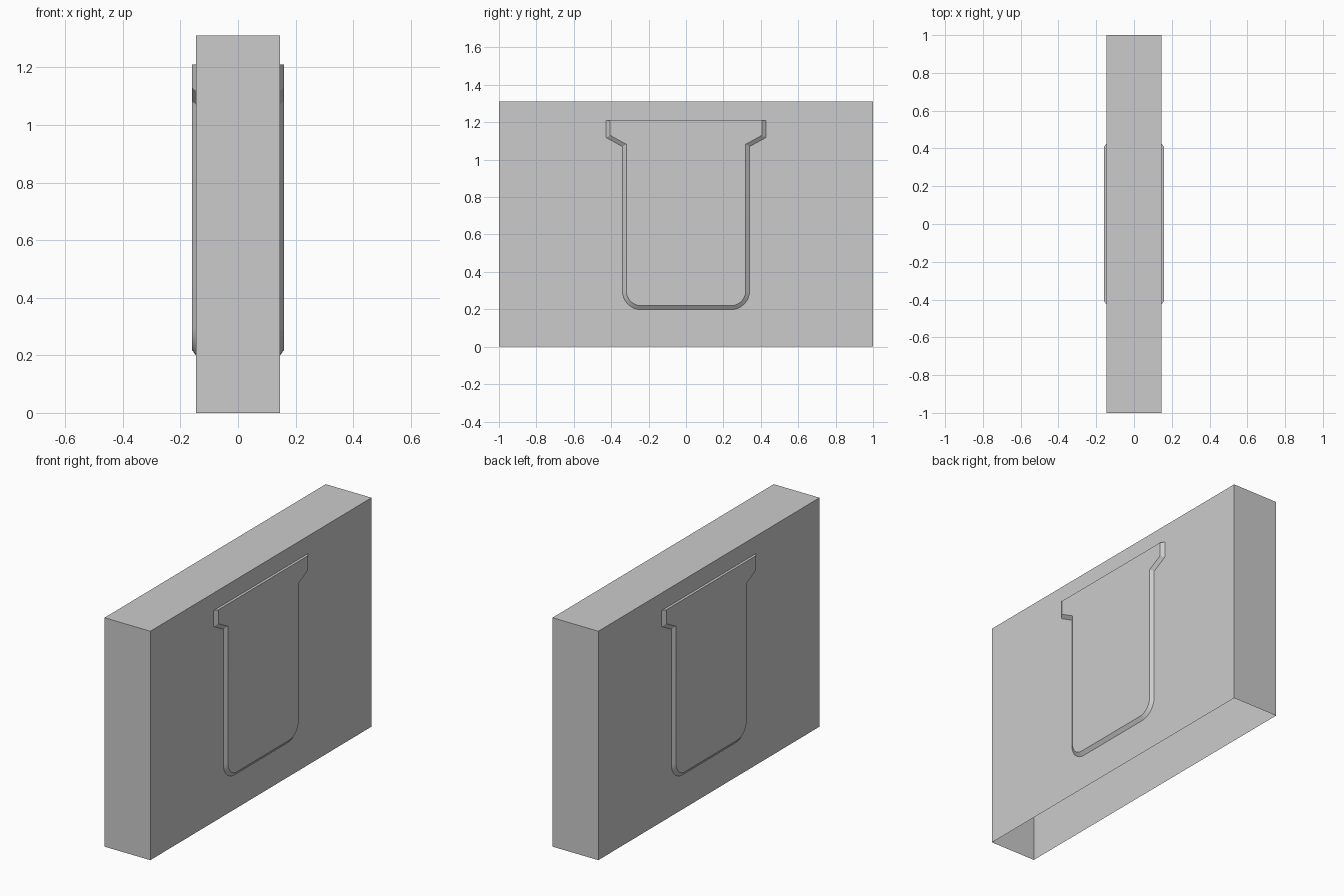
import bpy, bmesh
from math import sin, cos, pi

if "Cube" in bpy.data.objects:
    bpy.data.objects.remove(bpy.data.objects["Cube"])


def make_object(name, bm):
    mesh = bpy.data.meshes.new(name)
    bm.to_mesh(mesh)
    bm.free()
    obj = bpy.data.objects.new(name, mesh)
    bpy.context.collection.objects.link(obj)
    return obj


def outline(inset):
    """Shield outline in (y, z): flared top, straight sides, rounded bottom."""
    radius, centre_y, centre_z, segments = 0.1 - inset, 0.24, 0.298, 8
    half = [(0.427 - inset, 1.21),
            (0.427 - inset, 1.118 + inset * 0.58),
            (0.34 - inset, 1.07 + inset * 0.58)]
    for i in range(segments + 1):
        a = i / segments * pi / 2
        half.append((centre_y + radius * cos(a), centre_z - radius * sin(a)))
    return half + [(-y, z) for y, z in reversed(half)]


# Wall block: plain box, open underneath
bm = bmesh.new()
bmesh.ops.create_cube(bm, size=1)
for v in bm.verts:
    v.co = (v.co.x * 0.29, v.co.y * 2, (v.co.z + 0.5) * 1.31)
bottom = [f for f in bm.faces if f.normal.z < -0.5]
bmesh.ops.delete(bm, geom=bottom, context='FACES_ONLY')
make_object("wall_block", bm)

# Raised panels: bevelled shield on each broad face
for side, name in ((1, "right_panel"), (-1, "left_panel")):
    bm = bmesh.new()
    base = [bm.verts.new((side * 0.145, y, z)) for y, z in outline(0)]
    front = [bm.verts.new((side * 0.16, y, z)) for y, z in outline(0.021)]
    faces = [bm.faces.new(front)]
    for i in range(len(base)):
        j = (i + 1) % len(base)
        faces.append(bm.faces.new((base[i], base[j], front[j], front[i])))
    bmesh.ops.recalc_face_normals(bm, faces=faces)
    bm.normal_update()
    if faces[0].normal.x * side < 0:
        bmesh.ops.reverse_faces(bm, faces=faces)
    panel = make_object(name, bm)
    bpy.ops.object.select_all(action='DESELECT')
    panel.select_set(True)
    bpy.context.view_layer.objects.active = panel
    bpy.ops.object.shade_smooth_by_angle(angle=0.5)
